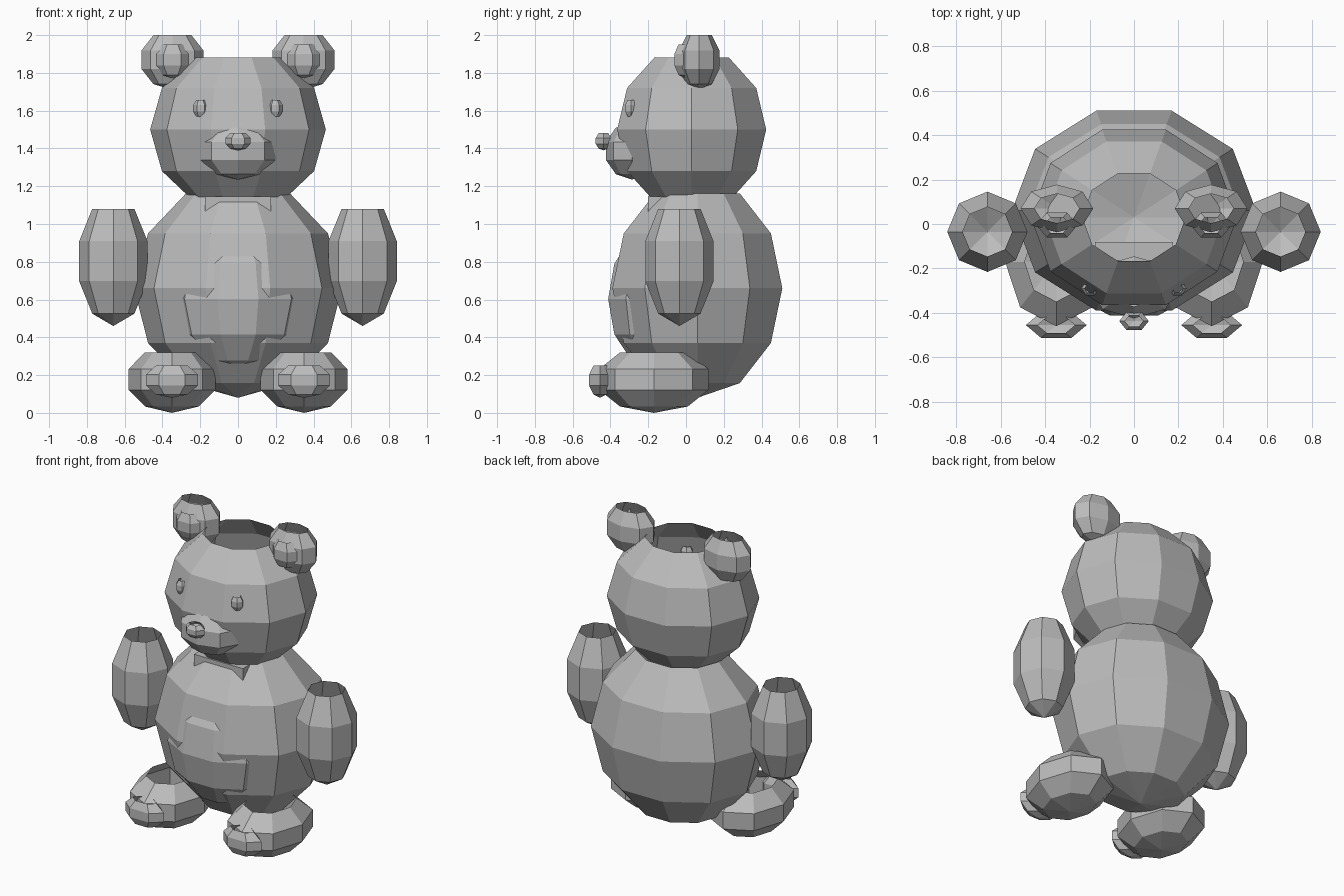
import bpy, bmesh, math

if "Cube" in bpy.data.objects:
    bpy.data.objects.remove(bpy.data.objects["Cube"])

grey = bpy.data.materials.new("plush grey")
grey.diffuse_color = (0.5, 0.5, 0.5, 1)
grey.use_nodes = True
grey.node_tree.nodes["Principled BSDF"].inputs["Base Color"].default_value = grey.diffuse_color


def finish(name, bm):
    bmesh.ops.recalc_face_normals(bm, faces=bm.faces)
    mesh = bpy.data.meshes.new(name)
    bm.to_mesh(mesh)
    bm.free()
    mesh.materials.append(grey)
    ob = bpy.data.objects.new(name, mesh)
    bpy.context.collection.objects.link(ob)
    return ob


def bowl(name, centre, radii, segs, rings):
    """Faceted ellipsoid whose top cap is left open."""
    (cx, cy, cz), (rx, ry, rz) = centre, radii
    bm = bmesh.new()
    loops = []
    for i in range(1, rings):
        lat = math.pi / 2 - math.pi * i / rings
        c, s = math.cos(lat), math.sin(lat)
        loops.append([bm.verts.new((cx + rx * c * math.cos(2 * math.pi * k / segs),
                                    cy + ry * c * math.sin(2 * math.pi * k / segs),
                                    cz + rz * s)) for k in range(segs)])
    pole = bm.verts.new((cx, cy, cz - rz))
    for k in range(segs):
        n = (k + 1) % segs
        for a, b in zip(loops, loops[1:]):
            bm.faces.new((a[k], b[k], b[n], a[n]))
        bm.faces.new((loops[-1][k], pole, loops[-1][n]))
    return finish(name, bm)


# Torso, belly patch and head
bowl("body", (0, 0.06, 0.66), (0.55, 0.473, 0.58), 10, 6)
bowl("belly", (0, -0.165, 0.603), (0.35, 0.26, 0.375), 10, 6)
bowl("head", (0, 0.03, 1.5), (0.465, 0.415, 0.44), 10, 6)

# Face
bowl("muzzle", (0, -0.285, 1.387), (0.21, 0.147, 0.152), 8, 5)
bowl("nose", (0, -0.437, 1.44), (0.07, 0.05, 0.05), 6, 5)

# Paired parts
for side, s in (("left", -1), ("right", 1)):
    bowl(side + "_eye", (s * 0.197, -0.29, 1.613), (0.042, 0.038, 0.053), 6, 5)
    bowl(side + "_ear", (s * 0.347, 0.07, 1.87), (0.172, 0.113, 0.16), 8, 5)
    bowl(side + "_inner_ear", (s * 0.347, -0.005, 1.87), (0.097, 0.068, 0.1), 6, 5)
    bowl(side + "_arm", (s * 0.66, -0.035, 0.803), (0.19, 0.19, 0.343), 8, 5)
    bowl(side + "_foot", (s * 0.35, -0.17, 0.177), (0.242, 0.305, 0.177), 8, 5)
    bowl(side + "_foot_pad", (s * 0.35, -0.455, 0.174), (0.144, 0.07, 0.094), 6, 5)

# Neck bow block, mostly sunk in the chest
bm = bmesh.new()
bmesh.ops.create_cube(bm, size=1)
for v in bm.verts:
    v.co.x *= 0.35
    v.co.y = v.co.y * 0.12 - 0.14
    v.co.z = v.co.z * 0.08 + 1.105
finish("neck_bow", bm)
